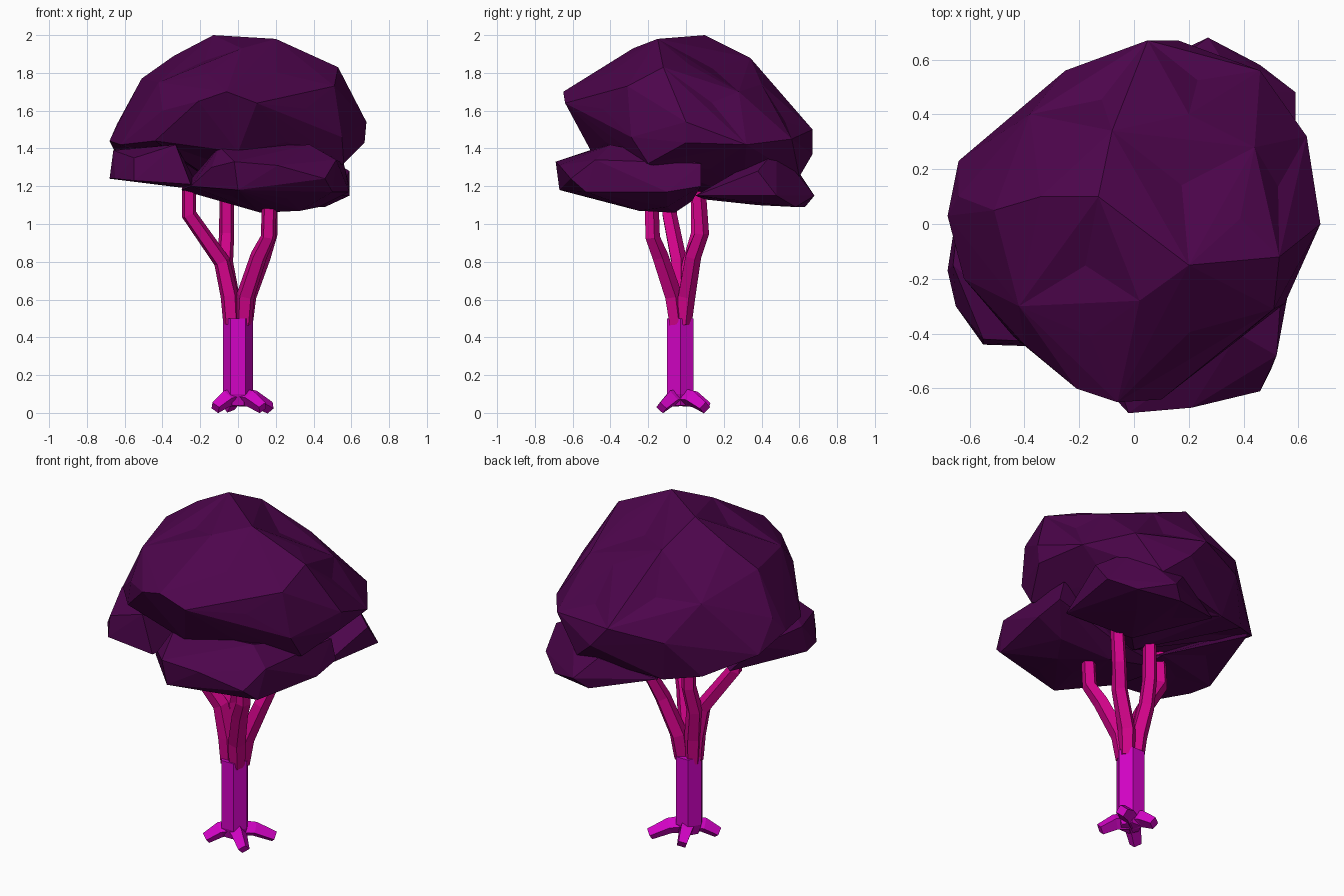
import bpy
import bmesh
import math
import random
from mathutils import Vector

random.seed(4)

if "Cube" in bpy.data.objects:
    bpy.data.objects.remove(bpy.data.objects["Cube"], do_unlink=True)


def make_material(name, color):
    mat = bpy.data.materials.new(name)
    mat.use_nodes = True
    mat.diffuse_color = (*color, 1)
    mat.node_tree.nodes["Principled BSDF"].inputs["Base Color"].default_value = (*color, 1)
    return mat


leaf_purple = make_material("dark purple leaves", (0.074, 0.0015, 0.072))
trunk_magenta = make_material("magenta bark", (0.65, 0.001, 0.56))
branch_pink = make_material("hot pink bark", (0.64, 0.001, 0.25))


def finish(bm, name, mat):
    bmesh.ops.recalc_face_normals(bm, faces=bm.faces)
    mesh = bpy.data.meshes.new(name)
    bm.to_mesh(mesh)
    bm.free()
    mesh.materials.append(mat)
    obj = bpy.data.objects.new(name, mesh)
    bpy.context.collection.objects.link(obj)
    return obj


def limb(name, mat, path, radii, sides, twist=0.0):
    """Faceted tube whose rings stand square to a bent path."""
    bm = bmesh.new()
    points = [Vector(p) for p in path]
    rings = []
    for i, (point, radius) in enumerate(zip(points, radii)):
        tangent = points[min(i + 1, len(points) - 1)] - points[max(i - 1, 0)]
        turn = Vector((0, 0, 1)).rotation_difference(tangent.normalized())
        ring = []
        for k in range(sides):
            a = twist + math.tau * k / sides
            ring.append(bm.verts.new(point + turn @ Vector((math.cos(a), math.sin(a), 0)) * radius))
        rings.append(ring)
    for low, high in zip(rings, rings[1:]):
        for k in range(sides):
            n = (k + 1) % sides
            bm.faces.new((low[k], low[n], high[n], high[k]))
    bm.faces.new(rings[0])
    bm.faces.new(rings[-1])
    return finish(bm, name, mat)


def foliage(name, points, dent):
    """Faceted leaf mass: hull of corner points with dented large facets."""
    bm = bmesh.new()
    for p in points:
        bm.verts.new(p)
    hull = bmesh.ops.convex_hull(bm, input=bm.verts)
    spare = {g for g in hull["geom_interior"] + hull["geom_unused"]
             if isinstance(g, bmesh.types.BMVert)}
    bmesh.ops.delete(bm, geom=list(spare), context="VERTS")
    bmesh.ops.recalc_face_normals(bm, faces=bm.faces)
    for face in [f for f in bm.faces if f.calc_area() > 0.07]:
        bmesh.ops.poke(bm, faces=[face], offset=random.uniform(-dent, dent / 3))
    return finish(bm, name, leaf_purple)


# Trunk
limb("trunk", trunk_magenta,
     [(0, -0.03, z) for z in (0.04, 0.1, 0.5)], (0.06, 0.08, 0.08), 6)

# Roots
root_tips = ((-0.12, -0.13), (0.13, -0.13), (0.17, 0.1), (-0.05, 0.11))
for i, (x, y) in enumerate(root_tips):
    limb(f"root_{i + 1}", trunk_magenta,
         [(0, -0.03, 0.085), (x * 0.5, y * 0.5 - 0.015, 0.075), (x, y, 0.027)],
         (0.05, 0.045, 0.033), 4, math.pi / 4)

# Branches
branches = {
    "right_branch": [(-0.035, -0.04, 0.47), (-0.045, -0.04, 0.62), (-0.085, -0.04, 0.8),
                     (-0.26, -0.09, 1.05), (-0.26, -0.1, 1.25)],
    "back_right_branch": [(-0.03, -0.02, 0.47), (-0.04, -0.01, 0.62), (-0.07, 0.02, 0.8),
                          (-0.06, 0.06, 0.95), (-0.06, 0.06, 1.25)],
    "front_branch": [(0.03, -0.05, 0.47), (0.04, -0.07, 0.62), (0.11, -0.14, 0.83),
                     (0.16, -0.18, 0.93), (0.17, -0.19, 1.25)],
    "back_branch": [(0.035, -0.015, 0.47), (0.05, 0, 0.62), (0.13, 0.035, 0.83),
                    (0.17, 0.08, 0.95), (0.17, 0.06, 1.25)],
}
for name, path in branches.items():
    limb(name, branch_pink, path, (0.045, 0.05, 0.046, 0.042, 0.04), 5, 0.3)

# Upper crown
crown = foliage("crown", [
    (-0.13, 0.1, 2.0), (0.2, -0.15, 1.98), (0.02, -0.28, 1.93), (-0.34, 0.1, 1.89),
    (-0.51, 0.05, 1.77), (-0.64, 0.1, 1.53), (-0.68, 0.03, 1.44), (-0.64, 0.23, 1.36),
    (-0.25, 0.56, 1.45), (0.05, 0.67, 1.5), (0.16, 0.67, 1.37), (0.46, 0.56, 1.45),
    (0.53, -0.12, 1.83), (0.44, 0.28, 1.7), (0.2, 0.4, 1.74), (-0.08, 0.34, 1.88),
    (-0.38, 0.4, 1.66), (0.68, 0, 1.54), (0.67, 0, 1.43), (0.63, 0.32, 1.42),
    (0.51, -0.31, 1.73), (0.55, -0.29, 1.46), (-0.06, -0.65, 1.7), (0.1, -0.64, 1.64),
    (0, -0.5, 1.38), (-0.21, -0.6, 1.65), (-0.4, -0.44, 1.6), (-0.44, -0.41, 1.44),
    (-0.62, -0.2, 1.42), (-0.42, -0.3, 1.75), (0, 0, 1.14), (-0.4, 0.42, 1.24),
    (-0.2, 0.5, 1.2), (0.3, 0.6, 1.25), (0.3, 0.3, 1.14), (0.56, -0.2, 1.32),
], 0.04)

# Lower leaf skirts
skirts = [
    foliage("front_skirt", [
        (-0.02, -0.69, 1.33), (0.21, -0.67, 1.31), (0.46, -0.61, 1.24), (0.5, -0.53, 1.17),
        (0.52, -0.48, 1.34), (0.59, -0.1, 1.17), (0.59, 0.08, 1.2), (0.56, 0.08, 1.32),
        (0.43, -0.1, 1.09), (0.33, -0.25, 1.07), (0.12, -0.06, 1.06), (0.15, 0.03, 1.12),
        (0, -0.67, 1.18), (-0.14, -0.56, 1.3), (-0.25, -0.42, 1.2), (-0.1, -0.45, 1.41),
        (0.38, -0.4, 1.42), (-0.3, -0.1, 1.18),
    ], 0.03),
    foliage("right_skirt", [
        (-0.55, -0.44, 1.23), (-0.65, -0.3, 1.24), (-0.68, -0.17, 1.24), (-0.66, -0.15, 1.39),
        (-0.55, -0.42, 1.35), (-0.33, -0.43, 1.42), (-0.25, -0.45, 1.21), (-0.2, 0, 1.18),
        (-0.52, 0.33, 1.27), (-0.62, 0.22, 1.4),
    ], 0.03),
    foliage("back_skirt", [
        (0.27, 0.68, 1.15), (0.46, 0.58, 1.09), (0.59, 0.48, 1.15), (0.59, 0.38, 1.28),
        (0.2, 0.63, 1.09), (0.3, 0.38, 1.1), (0.1, 0.1, 1.13), (0.52, 0.05, 1.15),
        (0.16, 0.6, 1.27), (0.4, 0.48, 1.4), (-0.15, 0.48, 1.18),
    ], 0.03),
]

# Merge the leaf masses into one shell
bpy.context.view_layer.objects.active = crown
for skirt in skirts:
    merge = crown.modifiers.new("merge", "BOOLEAN")
    merge.operation = "UNION"
    merge.solver = "EXACT"
    merge.object = skirt
    bpy.ops.object.modifier_apply(modifier=merge.name)
    bpy.data.objects.remove(skirt, do_unlink=True)
crown.name = "leaf_canopy"
